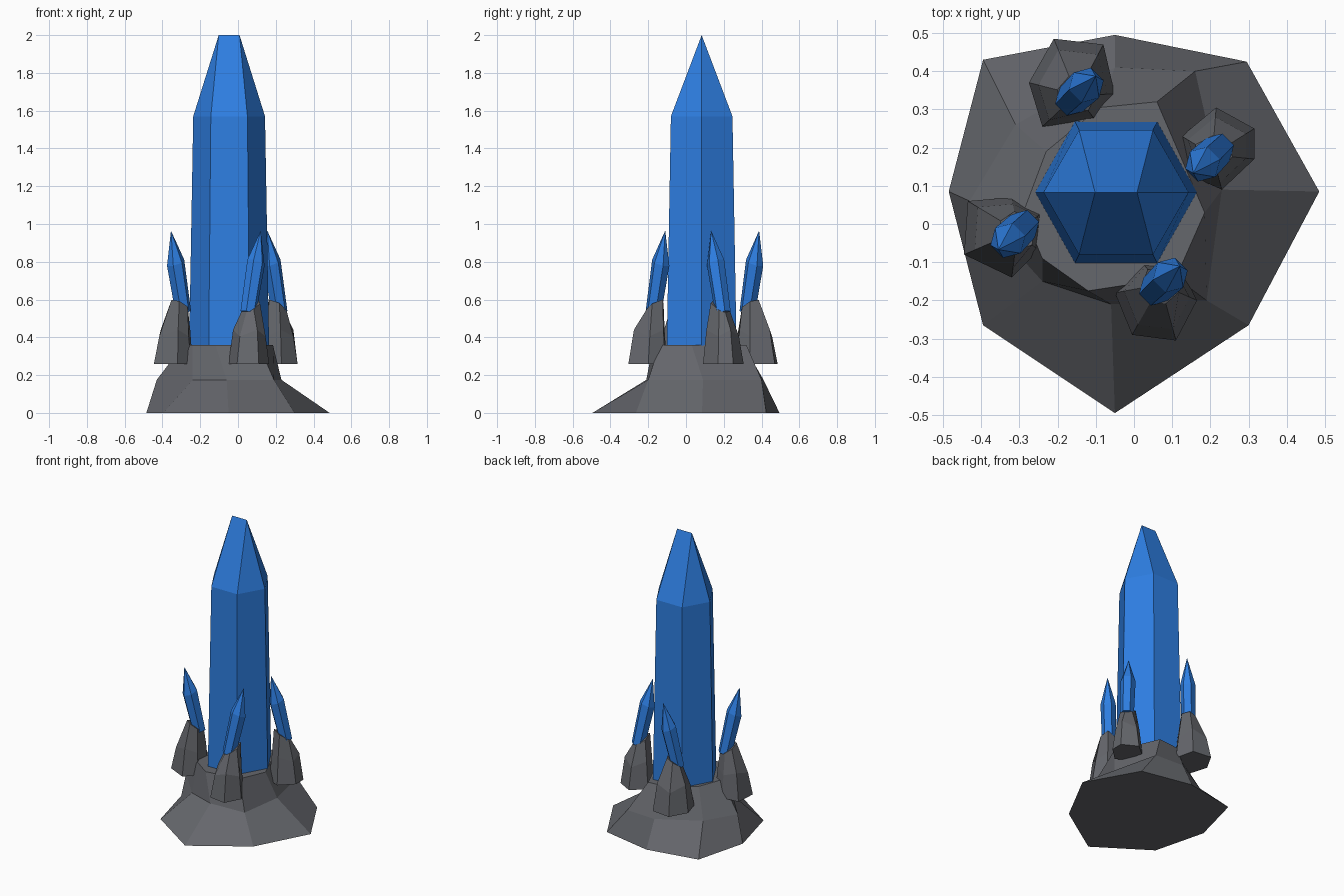
import bpy, bmesh, math
from mathutils import Vector

if "Cube" in bpy.data.objects:
    bpy.data.objects.remove(bpy.data.objects["Cube"])


def material(name, rgb):
    m = bpy.data.materials.new(name)
    m.diffuse_color = (*rgb, 1)
    m.use_nodes = True
    m.node_tree.nodes["Principled BSDF"].inputs["Base Color"].default_value = m.diffuse_color
    return m


STONE = material("grey stone", (0.13, 0.135, 0.15))
BLUE = material("blue crystal", (0.027, 0.21, 0.76))


def loft(name, rings, mat):
    """Skin a stack of equal-length rings; a one-point last ring makes a tip."""
    bm = bmesh.new()
    vs = [[bm.verts.new(p) for p in r] for r in rings]
    for a, b in zip(vs, vs[1:]):
        n = len(a)
        for i in range(n):
            j = (i + 1) % n
            if len(b) == 1:
                bm.faces.new((a[i], a[j], b[0]))
            else:
                bm.faces.new((a[i], a[j], b[j], b[i]))
    bm.faces.new(vs[0][::-1])
    if len(vs[-1]) > 2:
        bm.faces.new(vs[-1])
    bmesh.ops.remove_doubles(bm, verts=bm.verts, dist=0.0005)
    bmesh.ops.recalc_face_normals(bm, faces=bm.faces)
    me = bpy.data.meshes.new(name)
    bm.to_mesh(me)
    bm.free()
    me.materials.append(mat)
    ob = bpy.data.objects.new(name, me)
    bpy.context.collection.objects.link(ob)
    return ob


def at(points, z):
    return [(x, y, z) for x, y in points]


# Wide rock base: foot, shoulder and rim outlines, anticlockwise from the back
foot = [(-.05, .495), (-.395, .43), (-.485, .085), (-.395, -.265),
        (-.05, -.495), (.30, -.265), (.485, .085), (.295, .425)]
shoulder = [(-.05, .41), (-.31, .26), (-.43, .06), (-.24, -.15),
            (-.06, -.21), (.19, -.2), (.23, .09), (.16, .40)]
rim = [(-.09, .305), (-.23, .19), (-.29, .03), (-.24, -.09),
       (-.12, -.175), (.11, -.14), (.185, .03), (.06, .32)]
loft("rock_base", [at(foot, 0), at(shoulder, .175), at(rim, .36)], STONE)

# Main crystal: tapered hexagonal column with a ridge at the top
CX, CY = -.047, .083


def hexagon(rx, ry, z):
    return [(CX + sx * rx, CY + sy * ry, z) for sx, sy in
            ((1, 0), (.51, 1), (-.51, 1), (-1, 0), (-.51, -1), (.51, -1))]


ridge = [(CX + s * .055, CY, 2) for s in (1, 1, -1, -1, -1, 1)]


def main_crystal():
    bm = bmesh.new()
    low = [bm.verts.new(p) for p in hexagon(.212, .185, .33)]
    top = [bm.verts.new(p) for p in hexagon(.19, .163, 1.57)]
    r, l = bm.verts.new(ridge[0]), bm.verts.new(ridge[2])
    for i in range(6):
        j = (i + 1) % 6
        bm.faces.new((low[i], low[j], top[j], top[i]))
    bm.faces.new(low[::-1])
    for tri in ((top[0], top[1], r), (top[5], top[0], r),
                (top[2], top[3], l), (top[3], top[4], l)):
        bm.faces.new(tri)
    bm.faces.new((top[1], top[2], l, r))
    bm.faces.new((top[4], top[5], r, l))
    bmesh.ops.recalc_face_normals(bm, faces=bm.faces)
    me = bpy.data.meshes.new("main_crystal")
    bm.to_mesh(me)
    bm.free()
    me.materials.append(BLUE)
    bpy.context.collection.objects.link(bpy.data.objects.new("main_crystal", me))


main_crystal()

# Side clusters: rock outline, crystal foot, and lean direction
clusters = {
    "back": ([(-.05, .34), (-.08, .47), (-.21, .485), (-.275, .37),
              (-.24, .255), (-.1, .27)], (-.165, .325), 1),
    "right": ([(.315, .17), (.315, .25), (.215, .305), (.125, .23),
               (.14, .13), (.23, .09)], (.22, .195), -1),
    "left": ([(-.25, -.07), (-.24, .03), (-.32, .07), (-.435, .06),
              (-.445, -.08), (-.32, -.14)], (-.29, -.005), -1),
    "front": ([(.165, -.2), (.12, -.11), (.02, -.1), (-.05, -.18),
               (-.005, -.29), (.11, -.305)], (.055, -.172), 1),
}
for name, (outline, (fx, fy), s) in clusters.items():
    f = Vector((fx, fy))
    lean = Vector((.065, .062)) * s
    d = lean.normalized()
    # rock: narrows to a collar, higher on the side the crystal leans to
    collar = f + d * .02
    mid, top = [], []
    for i, p in enumerate(outline):
        o = Vector(p) - collar
        m = collar + o * .8
        mid.append((m.x, m.y, .42 + (.02 if i % 2 else -.015)))
        t = collar + o.normalized() * .052
        top.append((t.x, t.y, .565 + .035 * o.normalized().dot(d)))
    loft(name + "_rock", [at(outline, .26), mid, top], STONE)

    # slender six-sided leaning crystal with a pointed tip
    def ring(c, r, z, tilt):
        pts = []
        for k in range(6):
            a = math.radians(60 * k + 15)
            o = Vector((math.cos(a), math.sin(a))) * r
            pts.append((c.x + o.x, c.y + o.y, z - tilt * o.dot(d)))
        return pts

    tip = f + lean
    loft(name + "_crystal", [ring(f, .043, .535, .1),
                             ring(f + lean * .62, .047, .795, .4),
                             [(tip.x, tip.y, .965)]], BLUE)
